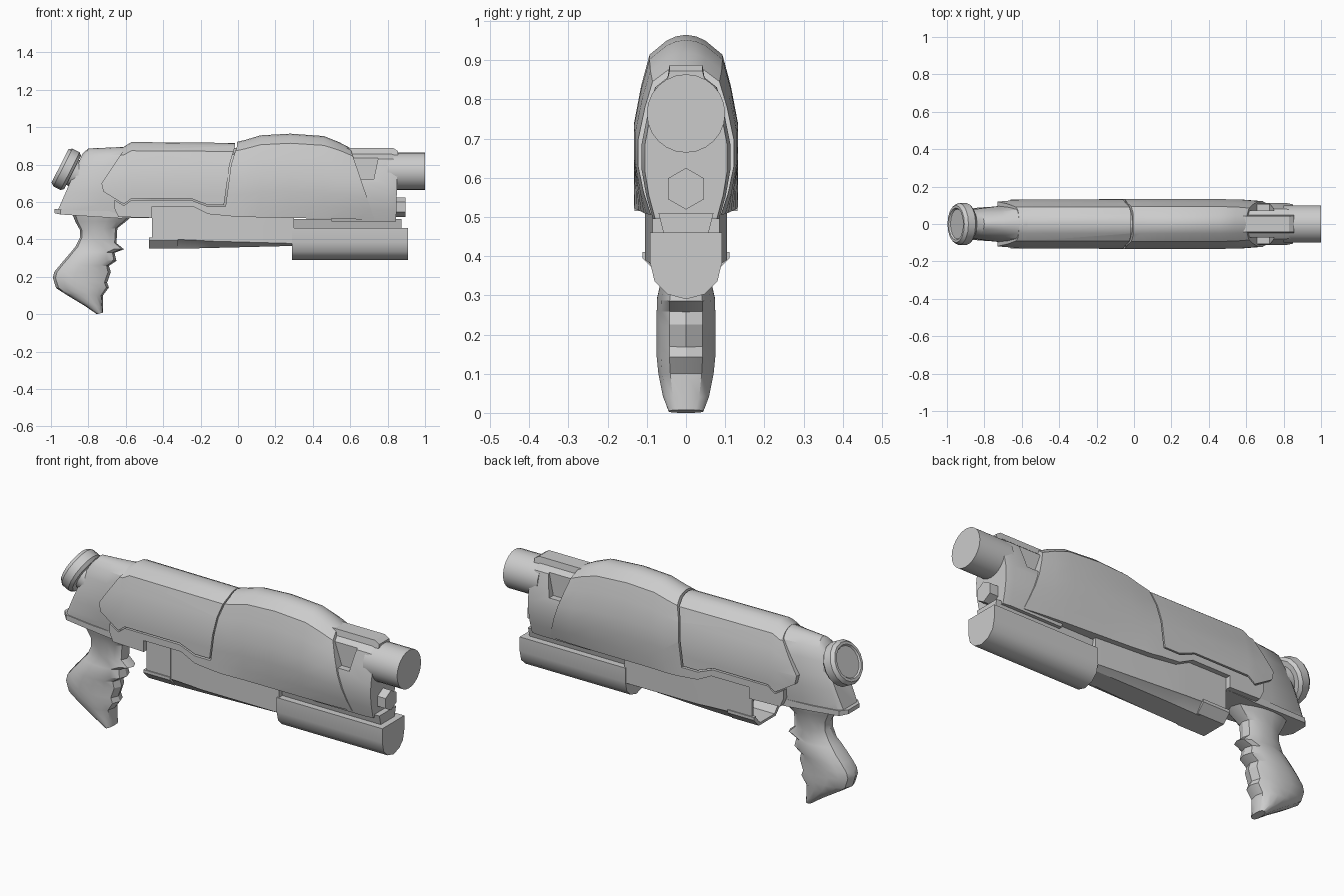
import bpy, bmesh, math
from mathutils import Vector

if "Cube" in bpy.data.objects:
    bpy.data.objects.remove(bpy.data.objects["Cube"])

grey = bpy.data.materials.new("light grey")
grey.diffuse_color = (0.6, 0.6, 0.6, 1)
grey.use_nodes = True
grey.node_tree.nodes["Principled BSDF"].inputs["Base Color"].default_value = grey.diffuse_color


def loft(name, rings):
    """Skin a list of equal-length closed rings and cap both ends."""
    bm = bmesh.new()
    vs = [[bm.verts.new(p) for p in r] for r in rings]
    n = len(vs[0])
    for a, b in zip(vs, vs[1:]):
        for i in range(n):
            j = (i + 1) % n
            bm.faces.new((a[i], a[j], b[j], b[i]))
    bm.faces.new(vs[0])
    bm.faces.new(list(reversed(vs[-1])))
    bmesh.ops.recalc_face_normals(bm, faces=bm.faces)
    me = bpy.data.meshes.new(name)
    bm.to_mesh(me)
    bm.free()
    me.materials.append(grey)
    ob = bpy.data.objects.new(name, me)
    bpy.context.collection.objects.link(ob)
    return ob


def mirrored(half):
    """Half section (y >= 0, top to bottom) to a full closed ring."""
    return half + [(-y, z) for y, z in reversed(half) if y > 0]


def ring(x, half):
    return [(x, y, z) for y, z in mirrored(half)]


def hull(name, stations):
    """Gun-body loft; each station: top x, bottom x, top z, bottom z, half width, base ratio."""
    rings = []
    for xt, xb, zt, zb, w, b in stations:
        half = [(0, 1), (.2, .99), (.376, .967), (.7, .89), (.86, .72), (1, .51), (1, .33),
                (1 - (1 - b) * .4, .16), (b, 0)]
        rings.append([(xb + (xt - xb) * t, y * w, zb + (zt - zb) * t) for y, t in mirrored(half)])
    return loft(name, rings)


def cut(ob, outline, mode, y0=-.3, y1=.3):
    """Boolean with a prism whose outline is drawn in the side view."""
    tool = loft("cutter", [[(x, y, z) for x, z in outline] for y in (y0, y1)])
    m = ob.modifiers.new("cut", 'BOOLEAN')
    m.operation, m.solver, m.object = mode, 'EXACT', tool
    dg = bpy.context.evaluated_depsgraph_get()
    me = bpy.data.meshes.new_from_object(ob.evaluated_get(dg))
    ob.modifiers.clear()
    ob.data = me
    bpy.data.objects.remove(tool)


def turned(name, centre, axis, profile, n):
    """Solid of revolution from (distance, radius) pairs along an axis."""
    c, a = Vector(centre), Vector(axis).normalized()
    u = Vector((0, 1, 0))
    v = a.cross(u)
    return loft(name, [[c + a * d + (v * math.cos(k * math.tau / n) + u * math.sin(k * math.tau / n)) * r
                        for k in range(n)] for d, r in profile])


# receiver core
hull("receiver", [(-.83, -.97, .86, .54, .062, .9), (-.80, -.95, .886, .535, .076, .95),
                  (-.70, -.75, .89, .525, .095, .9), (-.60, -.60, .895, .515, .118, .85),
                  (-.47, -.47, .90, .515, .122, .85), (-.46, -.46, .90, .57, .122, .85),
                  (.55, .55, .875, .57, .115, .8)])

# raised middle panel
panel = hull("middle_panel", [(-.78, -.78, .89, .5, .115, 1), (-.61, -.61, .895, .5, .130, 1),
                              (-.57, -.57, .92, .5, .131, 1), (.05, .05, .915, .5, .131, 1)])
cut(panel, [(-.6, .97), (-.62, .865), (-.73, .70), (-.72, .655), (-.61, .588), (-.57, .618),
            (-.25, .618), (-.16, .583), (-.075, .583), (-.045, .8), (-.015, .9), (-.015, .97)], 'INTERSECT')

# humped front shell with a lower trim running back
shell = hull("front_shell", [(-.66, -.66, .92, .5, .130, 1), (-.05, -.05, .91, .5, .133, 1),
                             (.04, .04, .932, .5, .133, .95), (.12, .12, .956, .5, .133, .9),
                             (.28, .28, .965, .5, .133, .85), (.46, .46, .952, .5, .133, .8),
                             (.54, .61, .92, .5, .130, .76), (.60, .732, .888, .5, .122, .72)])
cut(shell, [(-.005, 1), (-.005, .9), (-.037, .8), (-.067, .575), (-.16, .575), (-.25, .61), (-.57, .61),
            (-.61, .58), (-.69, .63), (-.64, .52), (-.46, .515), (-.46, .575), (-.24, .575),
            (-.16, .535), (0, .52), (.8, .504), (.8, 1)], 'INTERSECT')

# muzzle housing with side pockets and top rib
house = hull("muzzle_housing", [(.5, .5, .872, .495, .113, .75), (.82, .80, .872, .495, .113, .75),
                                (.855, .845, .865, .495, .105, .75)])
pocket = [(.58, .862), (.755, .862), (.725, .72), (.62, .72)]
for s in (-1, 1):
    cut(house, pocket, 'DIFFERENCE', *sorted((s * .072, s * .3)))
loft("top_rib", [ring(x, [(.042, z), (.048, .85)]) for x, z in ((.55, .888), (.83, .888), (.855, .872))])

# barrel and lower rod
turned("barrel", (.8, 0, .764), (1, 0, 0), [(0, .1), (.2, .1)], 24)
turned("guide_rod", (.8, 0, .572), (1, 0, 0), [(0, .053), (.095, .053)], 6)

# underslung tube and its rail
tube = [(.092, .46), (.092, .385), (.08, .335), (.048, .303), (0, .29)]
loft("under_tube", [ring(x, tube) for x in (.29, .908)])
loft("tube_rail", [ring(x, [(.07, .51), (.055, .45)]) for x in (.2, .875)])

# slide body under the shell
loft("slide_body", [ring(x, [(w, top), (w, low), (w * .93, low - .004), (w * .6, base)])
                    for x, w, top, low, base in ((-.34, .104, .585, .40, .35), (-.22, .104, .585, .395, .352),
                                                 (-.14, .104, .54, .39, .354), (.3, .085, .52, .378, .365))])


def channel(name, x0, x1, top, w):
    """Open U-shaped section."""
    o = [(w, top), (w, .395), (.07, .352)]
    i = [(.06, .365), (.092, .402), (.092, top)]
    pts = o + [(-y, z) for y, z in reversed(o)] + [(-y, z) for y, z in reversed(i)] + i
    loft(name, [[(x, y, z) for y, z in pts] for x in (x0, x1)])


channel("slide_rear", -.46, -.32, .585, .105)
channel("slide_lip", -.475, -.32, .41, .111)

# flange between receiver and grip
loft("grip_flange", [ring(x, [(w, zt), (w, zb)]) for x, w, zt, zb in
                     ((-.982, .045, .562, .54), (-.95, .078, .56, .533), (-.8, .09, .552, .523),
                      (-.63, .1, .55, .512), (-.55, .1, .55, .518))])

# pistol grip: left x, left z, right x, right z, half width
grip = [(-.89, .545, -.56, .53, .085), (-.87, .495, -.60, .495, .074), (-.845, .45, -.645, .46, .06),
        (-.845, .41, -.65, .38, .06), (-.87, .36, -.61, .347, .058), (-.89, .335, -.66, .328, .066),
        (-.92, .30, -.65, .285, .075), (-.95, .265, -.69, .258, .076), (-.983, .225, -.68, .225, .076),
        (-.99, .195, -.70, .168, .076), (-.973, .14, -.69, .143, .076), (-.92, .105, -.722, .10, .072),
        (-.82, .045, -.722, .04, .06), (-.755, .0, -.722, .008, .045)]
N = 14
rings = []
for xl, zl, xr, zr, w in grip:
    r = []
    for k in range(N):
        a = k * math.tau / N
        f, s = (1 + math.cos(a)) / 2, math.sin(a)
        r.append((xl + (xr - xl) * f, math.copysign(abs(s) ** .7, s) * w, zl + (zr - zl) * f))
    rings.append(r)
loft("grip", rings)

# tilted rear cap
turned("rear_cap", (-.92, 0, .776), (-.89, 0, .45),
       [(-.12, .07), (-.04, .075), (-.04, .1), (-.025, .113), (.018, .113), (.036, .1), (.036, .086), (.028, .08)], 16)

# smooth shading with sharp edges kept
for ob in bpy.context.collection.objects:
    ob.select_set(True)
    bpy.context.view_layer.objects.active = ob
bpy.ops.object.shade_smooth_by_angle(angle=math.radians(32))
